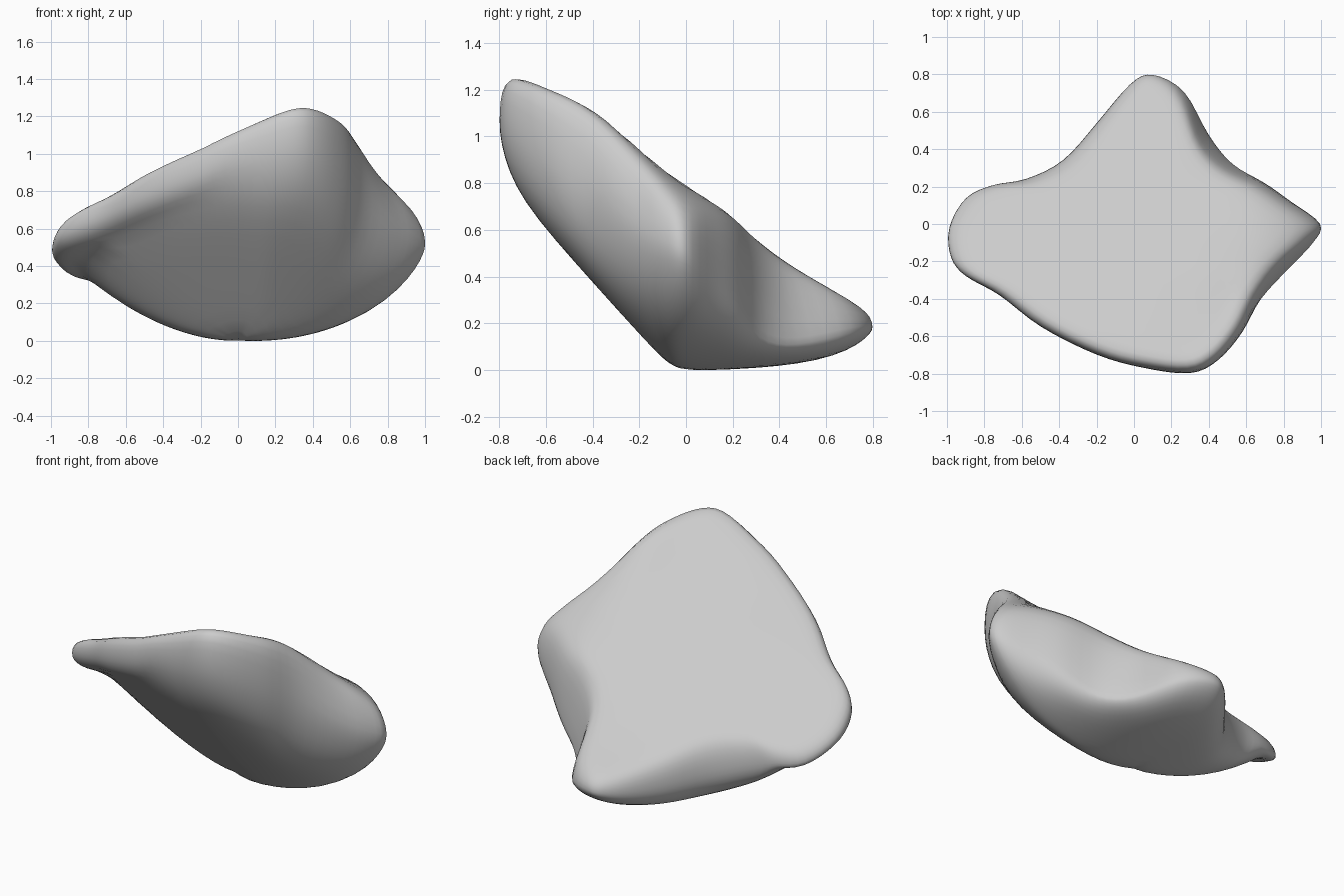
import bpy, bmesh, math
from mathutils import Vector

if "Cube" in bpy.data.objects:
    bpy.data.objects.remove(bpy.data.objects["Cube"])

# Plan outline of the rock, counter-clockwise from the +x tip
OUTLINE = [(1, 0), (.84, .12), (.7, .22), (.53, .32), (.4, .48), (.27, .71), (.1, .8),
           (-.02, .75), (-.2, .54), (-.38, .34), (-.58, .24), (-.75, .21), (-.9, .14),
           (-.99, -.02), (-.98, -.18), (-.9, -.28), (-.72, -.38), (-.5, -.55),
           (-.2, -.7), (.05, -.77), (.3, -.8), (.45, -.73), (.58, -.58),
           (.68, -.4), (.85, -.22), (.96, -.1)]
STEPS = 4
RINGS = [.08, .16, .24, .32, .4, .5, .6, .7, .79, .86, .91, .945, .97, .987, .996]


def smooth_loop(points):
    """Closed Catmull-Rom curve through the points."""
    pts = [Vector(p) for p in points]
    n = len(pts)
    loop = []
    for i in range(n):
        a, b, c, d = (pts[(i + k) % n] for k in (-1, 0, 1, 2))
        for j in range(STEPS):
            t = j / STEPS
            loop.append(b + t / 2 * (c - a + t * (2 * a - 5 * b + 4 * c - d
                                                  + t * (3 * (b - c) + d - a))))
    return loop


def bump(x, y, cx, cy, spread):
    """Soft round weight around a point in plan."""
    return math.exp(-((x - cx) ** 2 + (y - cy) ** 2) / spread)


def top_height(x, y):
    """Tilted cleavage face with a raised peak, falling away towards the +x tip."""
    peak = .4 * max(x, -.2) * max(0, -y - .3) + .06 * bump(x, y, .62, -.38, .04)
    back = .4 * max(0, y - .4) ** 2
    return .7 - .64 * y + .18 * x - .85 * max(0, x - .5) ** 2 + peak + back


def under_height(x, y):
    """Rounded keel: steep oblique front slope, flatter back, curved sides."""
    side = .5 * (-x) ** 1.9 if x < 0 else .38 * x ** 2.4
    slope = y + .06 - .15 * math.tanh(max(0, .15 - x) * 1.8)
    front = .56 * (math.sqrt(slope ** 2 + .002) - slope)
    back = .05 * max(0, y) + .22 * max(0, y) ** 4
    low = (side ** 1.3 + front ** 1.3 + back ** 1.3) ** (1 / 1.3)
    return min(low, top_height(x, y) - .14 + .25 * min(0, y))


def lean(p):
    """How far the upper edge leans inward at the two chipped sides."""
    return .11 * bump(p.x, p.y, .42, .48, .06) + .06 * bump(p.x, p.y, .82, -.22, .04)


def shell_point(rim, s, side):
    """Point on the upper (side 1) or lower (side -1) shell."""
    p = rim * s
    high, low = top_height(p.x, p.y), under_height(p.x, p.y)
    # The rim sits low along the chipped side so that its bottom edge is sharp
    seam = low + (high - low) * (.52 - .4 * bump(rim.x, rim.y, .5, .4, .15))
    if side < 0:
        return p.x, p.y, seam + (low - seam) * (1 - s ** 12) ** .5
    rise = (1 - s ** 22) ** .5
    p = p * (1 - lean(rim) * s ** 6 * rise)
    return p.x, p.y, seam + (high - seam) * rise


# Rock body
bm = bmesh.new()
outline = smooth_loop(OUTLINE)
count = len(outline)
levels = [(s, 1) for s in RINGS] + [(1, -1)] + [(s, -1) for s in reversed(RINGS)]
rings = []
for s, side in levels:
    rings.append([bm.verts.new(shell_point(p, s, side)) for p in outline])
for upper, lower in zip(rings, rings[1:]):
    for i in range(count):
        j = (i + 1) % count
        bm.faces.new((upper[i], lower[i], lower[j], upper[j]))
for ring, side in ((rings[0], 1), (rings[-1], -1)):
    centre = bm.verts.new(shell_point(Vector((0, 0)), 0, side))
    for i in range(count):
        bm.faces.new((centre, ring[i], ring[(i + 1) % count]))
# Soften the worn surface
for _ in range(2):
    bmesh.ops.smooth_vert(bm, verts=bm.verts, factor=.4,
                          use_axis_x=True, use_axis_y=True, use_axis_z=True)
bmesh.ops.recalc_face_normals(bm, faces=bm.faces)
lowest = min(v.co.z for v in bm.verts)
bmesh.ops.translate(bm, verts=bm.verts, vec=(0, 0, -lowest))
mesh = bpy.data.meshes.new("rock")
bm.to_mesh(mesh)
bm.free()
rock = bpy.data.objects.new("rock", mesh)
bpy.context.collection.objects.link(rock)

# Stone colour
stone = bpy.data.materials.new("grey stone")
stone.use_nodes = True
colour = (.6, .6, .6, 1)
stone.diffuse_color = colour
stone.node_tree.nodes["Principled BSDF"].inputs["Base Color"].default_value = colour
mesh.materials.append(stone)

bpy.context.view_layer.objects.active = rock
rock.select_set(True)
bpy.ops.object.shade_smooth_by_angle(angle=math.radians(50))
